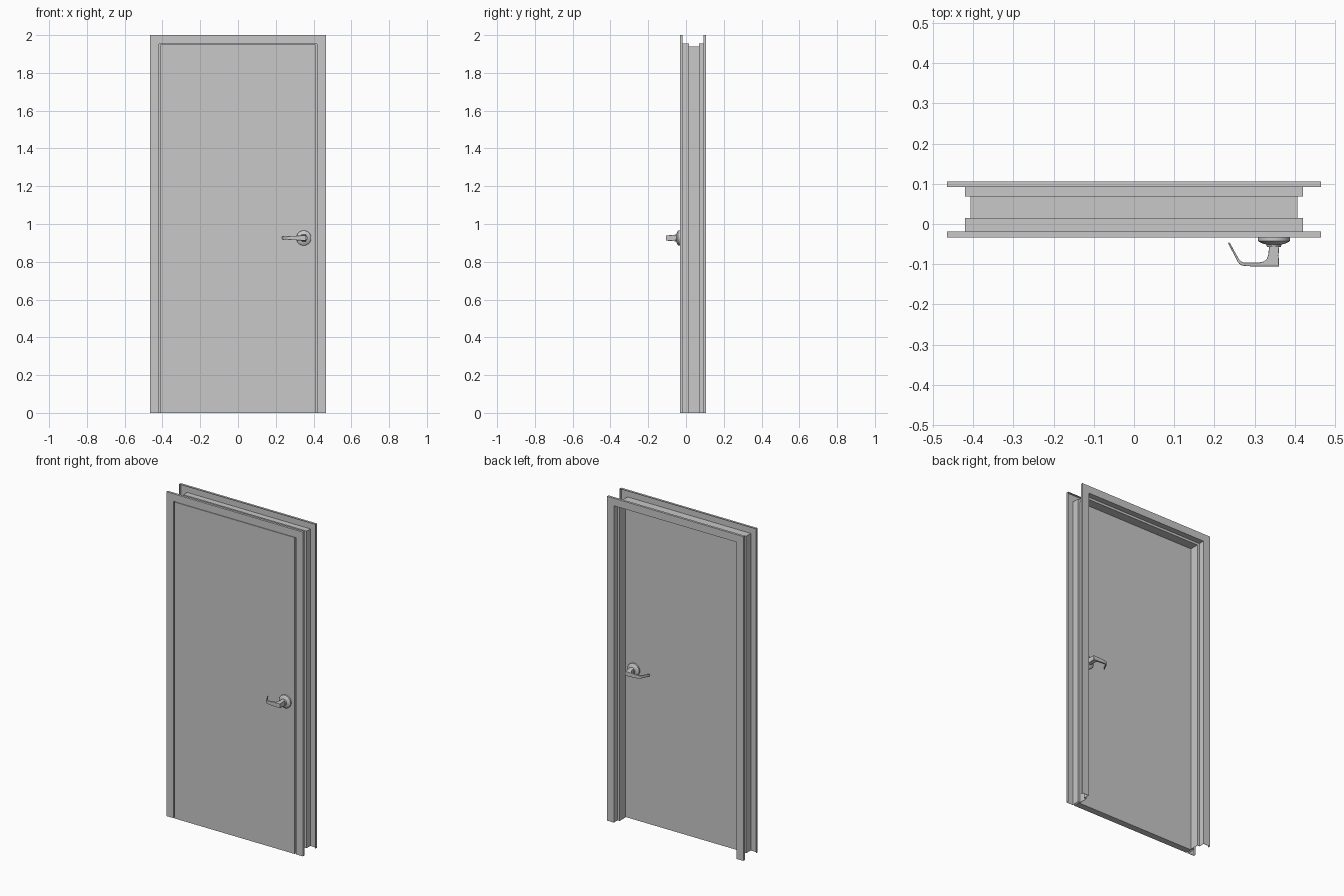
import bpy, bmesh, math

cube = bpy.data.objects.get("Cube")
if cube:
    bpy.data.objects.remove(cube, do_unlink=True)

# Single painted grey
GREY = (0.58, 0.58, 0.58, 1.0)
mat = bpy.data.materials.new("painted grey")
mat.use_nodes = True
mat.diffuse_color = GREY
mat.node_tree.nodes["Principled BSDF"].inputs["Base Color"].default_value = GREY


def finish(bm, name, smooth=False):
    bmesh.ops.recalc_face_normals(bm, faces=bm.faces)
    mesh = bpy.data.meshes.new(name)
    bm.to_mesh(mesh)
    bm.free()
    mesh.materials.append(mat)
    ob = bpy.data.objects.new(name, mesh)
    bpy.context.collection.objects.link(ob)
    if smooth:
        bpy.ops.object.select_all(action='DESELECT')
        ob.select_set(True)
        bpy.context.view_layer.objects.active = ob
        bpy.ops.object.shade_smooth_by_angle(angle=math.radians(35))
    return ob


def loft(bm, rings):
    """Skin closed rings of points in order and cap both ends."""
    loops = [[bm.verts.new(p) for p in ring] for ring in rings]
    n = len(loops[0])
    for a, b in zip(loops, loops[1:]):
        for i in range(n):
            j = (i + 1) % n
            bm.faces.new((a[i], a[j], b[j], b[i]))
    bm.faces.new(loops[0])
    bm.faces.new(loops[-1])


# Main sizes
HALF_W, HEIGHT = 0.465, 2.0
FRONT, BACK = -0.033, 0.106
DOOR_BACK = 0.008
FACE, STOP, T, LIP = 0.0465, 0.061, 0.002, 0.0145
STOP_FRONT, STOP_BACK = 0.013, 0.070

# Bent sheet frame: (distance in from outer edge, y), room side then throat side
room_side = [(0, FRONT + LIP), (0, FRONT), (FACE, FRONT), (FACE, STOP_FRONT), (STOP, STOP_FRONT),
             (STOP, STOP_BACK), (FACE, STOP_BACK), (FACE, BACK), (0, BACK), (0, BACK - LIP)]
throat_side = [(T, FRONT + LIP), (T, FRONT + T), (FACE - T, FRONT + T),
               (FACE - T, STOP_FRONT + T), (STOP - T, STOP_FRONT + T),
               (STOP - T, STOP_BACK - T), (FACE - T, STOP_BACK - T),
               (FACE - T, BACK - T), (T, BACK - T), (T, BACK - LIP)]
profile = room_side + throat_side[::-1]

# Jambs and head are swept in one piece with mitred corners
bm = bmesh.new()
rings = []
for side, top in ((-1, False), (-1, True), (1, True), (1, False)):
    rings.append([(side * (HALF_W - d), y, HEIGHT - d if top else 0) for d, y in profile])
loft(bm, rings)
finish(bm, "door_frame")

# Door leaf, flush with the front of the frame
bm = bmesh.new()
w, top = 0.41, 1.951
loft(bm, [[(-w, y, 0), (w, y, 0), (w, y, top), (-w, y, top)] for y in (FRONT, DOOR_BACK)])
finish(bm, "door_leaf")

# Handle set: distances are measured outwards from the door face
HX, HZ = 0.348, 0.926
rose_profile = [(0.0395, 0), (0.0395, 0.009), (0.037, 0.011), (0.028, 0.0155),
                (0.019, 0.018), (0.017, 0.024), (0.0125, 0.024)]
lever_outline = [(0.361, 0.022), (0.3595, 0.045), (0.361, 0.0725), (0.300, 0.0725),
                 (0.275, 0.0715), (0.268, 0.070), (0.262, 0.0665), (0.257, 0.060),
                 (0.246, 0.038), (0.2335, 0.014), (0.2375, 0.0125), (0.251, 0.037),
                 (0.2615, 0.0555), (0.266, 0.060), (0.272, 0.0625), (0.280, 0.063),
                 (0.312, 0.0625), (0.323, 0.060), (0.330, 0.054), (0.334, 0.044), (0.336, 0.022)]


def lever_half_height(x, d):
    """Thin at the tip, thicker at the grip, fullest where the neck meets the rose."""
    grip = 0.0075 + 0.0065 * max(0, min(1, (x - 0.235) / 0.11))
    neck = 0.004 * max(0, 1 - (d - 0.022) / 0.03) if x > 0.33 else 0
    return grip + neck


def handle(label, face_y, out):
    # Turned rose
    bm = bmesh.new()
    n = 36
    loft(bm, [[(HX + r * math.cos(2 * math.pi * i / n), face_y + out * d,
                HZ + r * math.sin(2 * math.pi * i / n)) for i in range(n)]
              for r, d in rose_profile])
    finish(bm, label + "_rose", True)
    # Lever with a returned end, tapering towards the tip
    bm = bmesh.new()
    loft(bm, [[(x, face_y + out * d, HZ + s * lever_half_height(x, d)) for x, d in lever_outline]
              for s in (-1, 1)])
    ob = finish(bm, label + "_lever", True)
    bev = ob.modifiers.new("soft edges", 'BEVEL')
    bev.width = 0.0015
    bev.segments = 2
    bev.limit_method = 'ANGLE'
    bev.angle_limit = math.radians(50)


handle("front_handle", FRONT, -1)
handle("back_handle", DOOR_BACK, 1)
